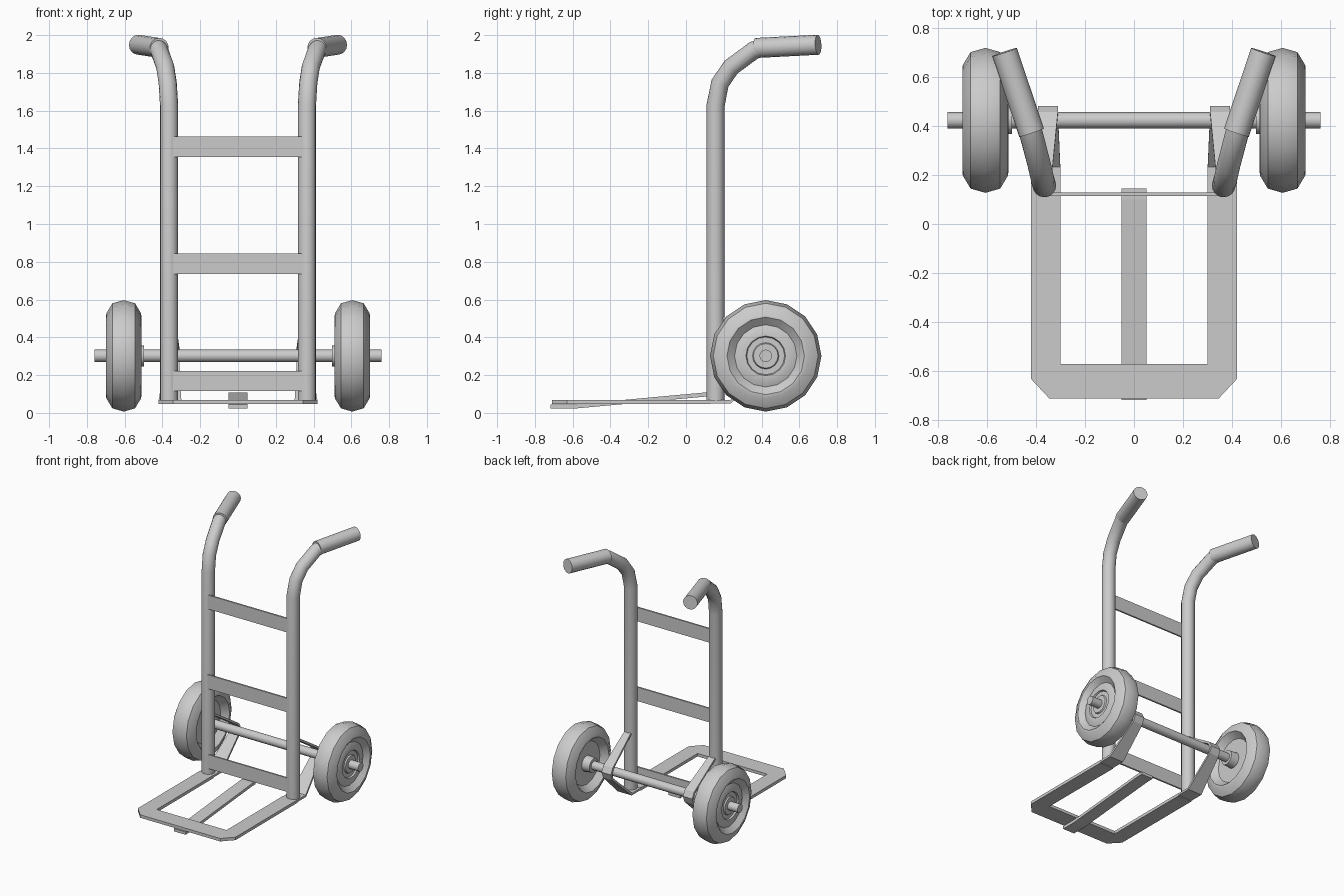
import bpy, bmesh, math
from mathutils import Vector

cube = bpy.data.objects.get("Cube")
if cube:
    bpy.data.objects.remove(cube, do_unlink=True)

grey = bpy.data.materials.new("plain_grey")
grey.use_nodes = True
grey.diffuse_color = (0.6, 0.6, 0.6, 1)
grey.node_tree.nodes["Principled BSDF"].inputs["Base Color"].default_value = (0.6, 0.6, 0.6, 1)

AXLE_Y, AXLE_Z = 0.422, 0.302
TUBE_X, TUBE_Y = 0.365, 0.157


def finish(name, bm, smooth=True):
    bmesh.ops.recalc_face_normals(bm, faces=bm.faces)
    mesh = bpy.data.meshes.new(name)
    bm.to_mesh(mesh)
    bm.free()
    mesh.materials.append(grey)
    ob = bpy.data.objects.new(name, mesh)
    bpy.context.collection.objects.link(ob)
    if smooth:
        bpy.ops.object.select_all(action='DESELECT')
        ob.select_set(True)
        bpy.context.view_layer.objects.active = ob
        bpy.ops.object.shade_smooth_by_angle(angle=math.radians(32))
    return ob


def tube(name, points, radius, sides=16):
    """Sweep a circle along a path, mitred at the bends."""
    pts = [Vector(p) for p in points]
    bm = bmesh.new()
    rings = []
    for i, p in enumerate(pts):
        a = (p - pts[i - 1]).normalized() if i else None
        b = (pts[i + 1] - p).normalized() if i < len(pts) - 1 else None
        t = ((a or b) + (b or a)).normalized()
        ref = Vector((0, 1, 0)) if abs(t.x) > 0.9 else Vector((1, 0, 0))
        u = (ref - t * ref.dot(t)).normalized()
        v = t.cross(u)
        rings.append([bm.verts.new(p + radius * (u * math.cos(k) + v * math.sin(k)))
                      for k in (math.tau * j / sides for j in range(sides))])
    for r, q in zip(rings, rings[1:]):
        for j in range(sides):
            k = (j + 1) % sides
            bm.faces.new((r[j], r[k], q[k], q[j]))
    bm.faces.new(rings[0])
    bm.faces.new(rings[-1])
    return finish(name, bm)


def box(name, low, high):
    bm = bmesh.new()
    bmesh.ops.create_cube(bm, size=1)
    for v in bm.verts:
        v.co = [(l + h) / 2 + c * (h - l) for l, h, c in zip(low, high, v.co)]
    return finish(name, bm, False)


def strap(name, rows, side, thickness):
    """Bent flat bar; each row is (y, z, inner x, outer x)."""
    bm = bmesh.new()
    pairs = [[bm.verts.new((side * x, y, z)) for x in (x0, x1)] for y, z, x0, x1 in rows]
    for p, q in zip(pairs, pairs[1:]):
        bm.faces.new((p[0], p[1], q[1], q[0]))
    ob = finish(name, bm, False)
    mod = ob.modifiers.new("thickness", 'SOLIDIFY')
    mod.thickness = thickness
    mod.offset = 0
    mod.use_even_offset = True
    return ob


def wheel(name, side, sides=16):
    """Lathe of (radius, offset along the axle), from outer hub to inner hub."""
    profile = [(0.03, 0.07), (0.065, 0.07), (0.07, 0.06), (0.1, 0.06), (0.105, 0.072),
               (0.135, 0.072), (0.165, 0.06), (0.205, 0.094), (0.225, 0.092), (0.278, 0.06),
               (0.295, 0), (0.278, -0.06), (0.225, -0.092), (0.205, -0.094),
               (0.165, -0.045), (0.06, -0.045), (0.055, -0.108), (0.03, -0.108)]
    bm = bmesh.new()
    rings = []
    for r, d in profile:
        rings.append([bm.verts.new((side * (0.605 + d), AXLE_Y + r * math.cos(a),
                                    AXLE_Z + r * math.sin(a)))
                      for a in (math.tau * j / sides for j in range(sides))])
    for r, q in zip(rings, rings[1:] + rings[:1]):
        for j in range(sides):
            k = (j + 1) % sides
            bm.faces.new((r[j], r[k], q[k], q[j]))
    return finish(name, bm)


# Parts that come in left and right pairs
for label, s in (("left", 1), ("right", -1)):
    tube(label + "_upright", [(s * x, y, z) for x, y, z in (
        (TUBE_X, TUBE_Y, 0.065), (TUBE_X, TUBE_Y, 1.63), (0.372, 0.18, 1.745),
        (0.385, 0.238, 1.83), (0.417, 0.36, 1.92), (0.435, 0.42, 1.937))], 0.048)
    tube(label + "_grip", [(s * 0.417, 0.372, 1.932), (s * 0.527, 0.7, 1.949)], 0.053)
    wheel(label + "_wheel", s)
    # Strap rising from the toe frame, round the axle and forward to the upright
    strap(label + "_axle_bracket", [
        (0.1, 0.059, 0.3, 0.42), (0.235, 0.059, 0.3, 0.42), (0.455, 0.255, 0.31, 0.39),
        (0.472, 0.3, 0.31, 0.39), (0.45, 0.34, 0.31, 0.39), (0.195, 0.505, 0.335, 0.39)],
        s, 0.016)

# Axle
tube("axle", [(-0.76, AXLE_Y, AXLE_Z), (0.76, AXLE_Y, AXLE_Z)], 0.033)

# Crossbars between the uprights
for label, z in (("lower", 0.115), ("middle", 0.735), ("upper", 1.355)):
    box(label + "_crossbar", (-0.36, 0.115, z), (0.36, 0.128, z + 0.108))

# U-shaped toe frame with clipped front corners
half = [(0.3, 0.13), (0.42, 0.13), (0.42, -0.63), (0.345, -0.71)]
outline = half + [(-x, y) for x, y in reversed(half)] + [(-0.3, -0.57), (0.3, -0.57)]
bm = bmesh.new()
base = bm.faces.new([bm.verts.new((x, y, 0.046)) for x, y in outline])
top = bmesh.ops.extrude_face_region(bm, geom=[base])
for v in [g for g in top["geom"] if isinstance(g, bmesh.types.BMVert)]:
    v.co.z = 0.069
finish("toe_frame", bm, False)

# Sloping centre strip under the toe frame
strap("centre_strip", [(-0.717, 0.033, -0.05, 0.05), (-0.6, 0.033, -0.05, 0.05),
                       (0.1, 0.097, -0.05, 0.05), (0.145, 0.097, -0.05, 0.05)], 1, 0.022)
